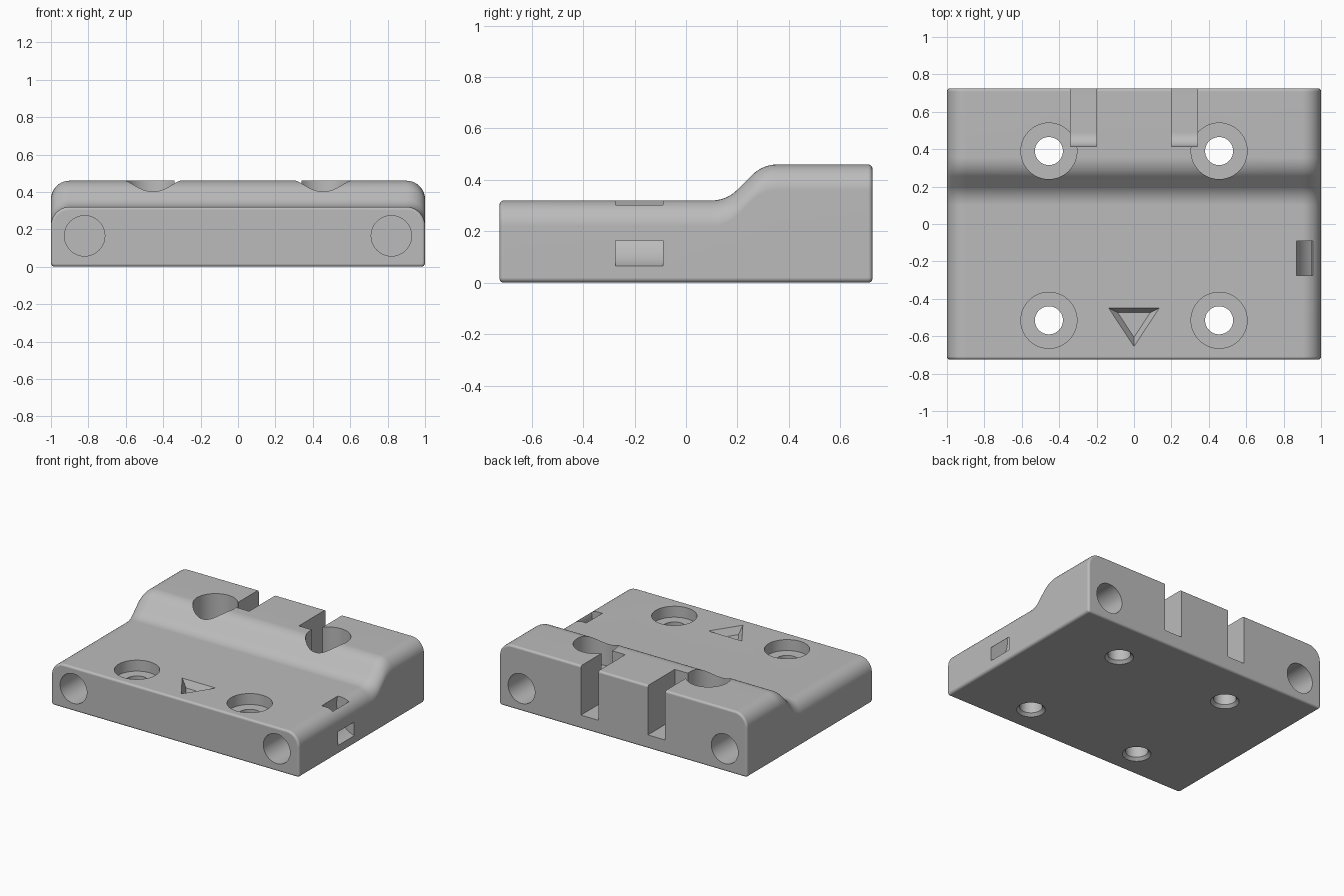
import bpy, bmesh
from math import sin, cos, pi, radians

cube = bpy.data.objects.get("Cube")
if cube:
    bpy.data.objects.remove(cube, do_unlink=True)

grey = bpy.data.materials.new("plain grey")
grey.use_nodes = True
COLOUR = (0.5, 0.5, 0.5, 1)
grey.diffuse_color = COLOUR
for node in grey.node_tree.nodes:
    if node.type == 'BSDF_PRINCIPLED':
        node.inputs["Base Color"].default_value = COLOUR
        node.inputs["Roughness"].default_value = 0.6


def loft(name, rings):
    """Closed solid through matching rings of points."""
    bm = bmesh.new()
    loops = [[bm.verts.new(p) for p in ring] for ring in rings]
    n = len(loops[0])
    for a, b in zip(loops, loops[1:]):
        for i in range(n):
            j = (i + 1) % n
            bm.faces.new((a[i], a[j], b[j], b[i]))
    bm.faces.new(loops[0])
    bm.faces.new(loops[-1])
    bmesh.ops.recalc_face_normals(bm, faces=bm.faces)
    mesh = bpy.data.meshes.new(name)
    bm.to_mesh(mesh)
    bm.free()
    mesh.materials.append(grey)
    obj = bpy.data.objects.new(name, mesh)
    bpy.context.collection.objects.link(obj)
    return obj


def arc(cx, cy, r, start, end, steps=8):
    """Points along an arc, angles in degrees."""
    angles = [radians(start + (end - start) * i / steps) for i in range(steps + 1)]
    return [(cx + r * cos(a), cy + r * sin(a)) for a in angles]


# Body: rounded cross-sections lofted from front to back
HALF, LOW, HIGH = 0.725, 0.32, 0.46
END, BASE, TOP = 0.016, 0.02, 0.1


def section(y, h, inset):
    w, t, b = 1 - TOP, TOP - inset, BASE - inset
    right = arc(1 - BASE, BASE, b, -90, 0, 4) + arc(w, h - TOP, t, 0, 90, 10)
    return [(x, y, z) for x, z in right + [(-x, z) for x, z in reversed(right)]]


R = 0.14
step = HIGH - LOW
run = 2 * R * sin(pi / 4) + step - 2 * R * (1 - cos(pi / 4))
slope = arc(0.1, LOW + R, R, -90, -45, 7) + arc(0.1 + run, HIGH - R, R, 135, 90, 7)
ends = [(END * (1 - sin(a)), END * (1 - cos(a))) for a in (i * pi / 10 for i in range(6))]
stations = [(-HALF + dy, LOW, d) for dy, d in reversed(ends)]
stations += [(y, h, 0) for y, h in slope]
stations += [(HALF - dy, HIGH, d) for dy, d in ends]
body = loft("mounting_block", [section(*s) for s in stations])

# Cutters
cutters = []


def cut(name, rings):
    obj = loft(name, rings)
    obj.hide_render = True
    cutters.append(obj)


def disc(x, y, z, r, axis='z'):
    ring = arc(0, 0, r, 0, 360, 48)[:-1]
    if axis == 'z':
        return [(x + u, y + v, z) for u, v in ring]
    return [(x + u, y, z + v) for u, v in ring]


for side in (-1, 1):
    # Counterbored screw holes, chamfered underneath
    x = side * 0.455
    for y in (-0.515, 0.39):
        cut("screw_hole", [disc(x, y, -0.02, 0.115), disc(x, y, 0.02, 0.075),
                           disc(x, y, 0.24, 0.075), disc(x, y, 0.24, 0.15),
                           disc(x, y, 0.6, 0.15)])
    # Blind round sockets in the front and back faces
    for end in (-1, 1):
        cut("round_socket", [disc(side * 0.82, end * y, 0.165, 0.108, 'y') for y in (0.32, 0.8)])
    # Rear slots with a curved inner end
    profile = [(0.8, 0.6), (0.415, 0.6)] + arc(0.49, 0.175, 0.075, 180, 270) + [(0.8, 0.1)]
    cut("rear_slot", [[(side * x, y, z) for y, z in profile] for x in (0.2, 0.34)])

# Curved cord tunnel joining the right face and the top
tunnel = arc(1.064, 0.26, 0.205, 120, 290, 32) + arc(1.064, 0.26, 0.115, 290, 120, 32)
cut("cord_tunnel", [[(x, y, z) for x, z in tunnel] for y in (-0.275, -0.09)])


# Arrow recess with sloping sides
def arrow(scale, z):
    cy = -0.518
    return [(x * scale, cy + (y - cy) * scale, z)
            for x, y in ((-0.135, -0.45), (0.135, -0.45), (0, -0.655))]


cut("arrow_recess", [arrow(0.64, LOW - 0.05), arrow(1, LOW), arrow(1, LOW + 0.1)])

# Apply the cuts and remove the cutters
bpy.ops.object.select_all(action='DESELECT')
bpy.context.view_layer.objects.active = body
body.select_set(True)
for cutter in cutters:
    mod = body.modifiers.new("cut", 'BOOLEAN')
    mod.operation, mod.solver, mod.object = 'DIFFERENCE', 'EXACT', cutter
    bpy.ops.object.modifier_apply(modifier=mod.name)
    bpy.data.objects.remove(cutter, do_unlink=True)

# Smooth the curves, keep flats flat and edges crisp
bpy.ops.object.shade_smooth_by_angle(angle=radians(30))
weighted = body.modifiers.new("weighted_normals", 'WEIGHTED_NORMAL')
weighted.keep_sharp = True
